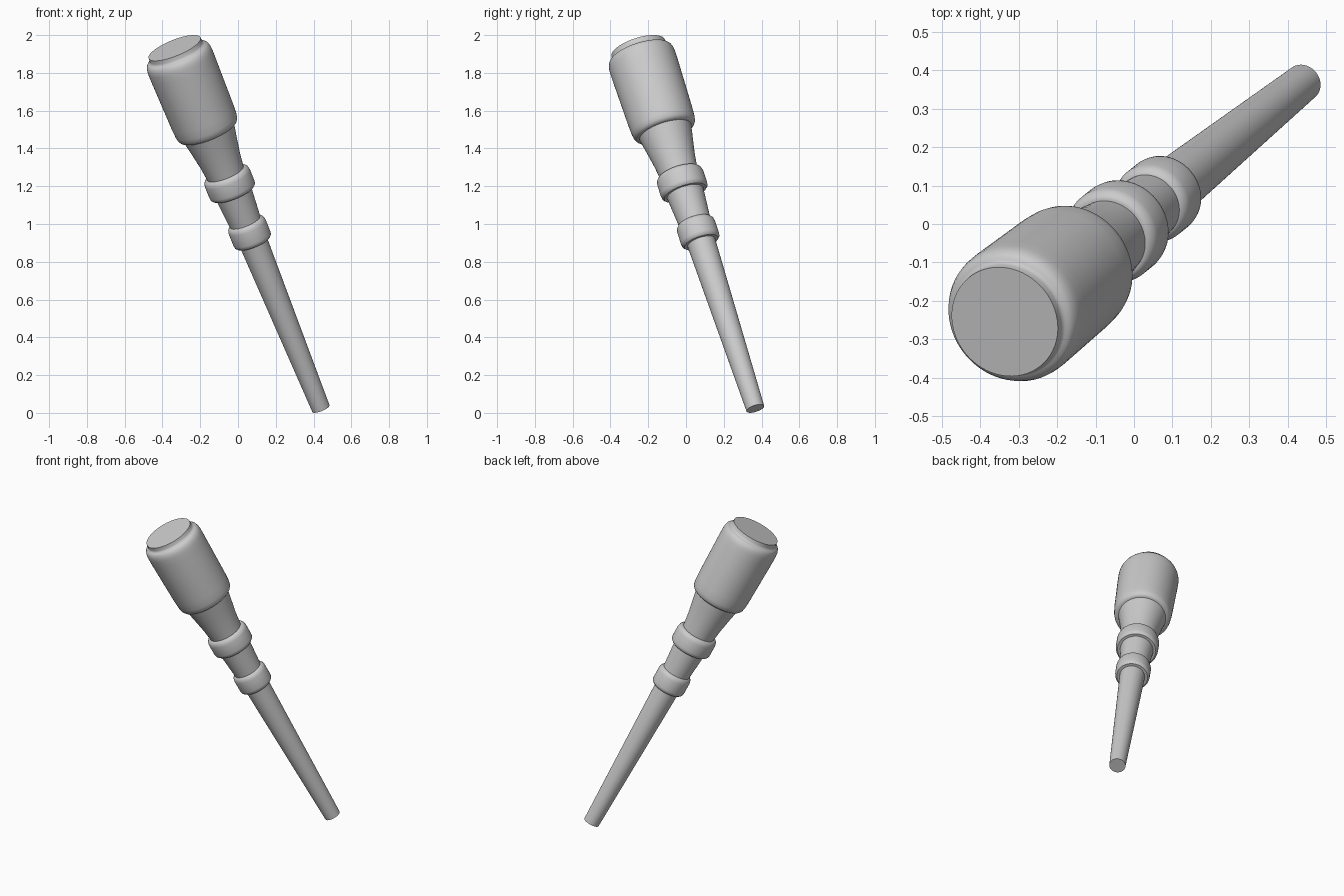
import bpy, bmesh, math
from mathutils import Vector, Matrix

if "Cube" in bpy.data.objects:
    bpy.data.objects.remove(bpy.data.objects["Cube"])

# Tilted axis running from the thin tip to the centre of the top disc
TIP = Vector((0.439, 0.367, 0.023))
TOP = Vector((-0.336, -0.254, 1.932))
AXIS = TOP - TIP
L = AXIS.length
PLACE = Matrix.Translation(TIP) @ AXIS.to_track_quat('Z', 'Y').to_matrix().to_4x4()


def lathe(name, profile, sides=64):
    """Closed solid of revolution from (radius, distance along axis) points."""
    bm = bmesh.new()
    rings = []
    for r, t in profile:
        rings.append([bm.verts.new((r * math.cos(2 * math.pi * i / sides),
                                    r * math.sin(2 * math.pi * i / sides), t))
                      for i in range(sides)])
    for a, b in zip(rings, rings[1:]):
        for i in range(sides):
            j = (i + 1) % sides
            bm.faces.new((a[i], a[j], b[j], b[i]))
    bm.faces.new(rings[0][::-1])
    bm.faces.new(rings[-1])
    bm.transform(PLACE)
    me = bpy.data.meshes.new(name)
    bm.to_mesh(me)
    bm.free()
    ob = bpy.data.objects.new(name, me)
    bpy.context.collection.objects.link(ob)
    bpy.ops.object.select_all(action='DESELECT')
    ob.select_set(True)
    bpy.context.view_layer.objects.active = ob
    bpy.ops.object.shade_smooth_by_angle(angle=math.radians(40))
    return ob


def collar(name, r, t0, t1, inner):
    """Raised band with a rounded upper edge and a crisp lower edge."""
    lathe(name, [(inner, t0 - 0.004), (r - 0.012, t0 - 0.004), (r - 0.002, t0 + 0.006),
                 (r, t0 + 0.02), (r, t1 - 0.03), (r - 0.004, t1 - 0.014),
                 (r - 0.013, t1 - 0.003), (r - 0.02, t1), (inner, t1)])


# Long tapered handle
lathe("handle", [(0.049, 0), (0.077, 1.02)])

# Two collars and the short grip between them
collar("lower_collar", 0.105, 0.995, 1.115, 0.07)
lathe("grip", [(0.084, 1.09), (0.102, 1.31)])
collar("upper_collar", 0.128, 1.29, 1.405, 0.09)

# Flared neck below the head
lathe("neck", [(0.100, 1.38), (0.112, 1.48), (0.128, 1.57), (0.147, 1.67)])

# Head with rounded edges and a stepped flat top
lathe("head", [(0.13, 1.65), (0.150, 1.65), (0.161, 1.656), (0.169, 1.668),
               (0.173, 1.69), (0.176, 1.74), (0.182, 2.03), (0.182, 2.07),
               (0.180, 2.09), (0.174, 2.107), (0.166, 2.116), (0.158, 2.119),
               (0.152, 2.123), (0.149, 2.131), (0.148, L)])
